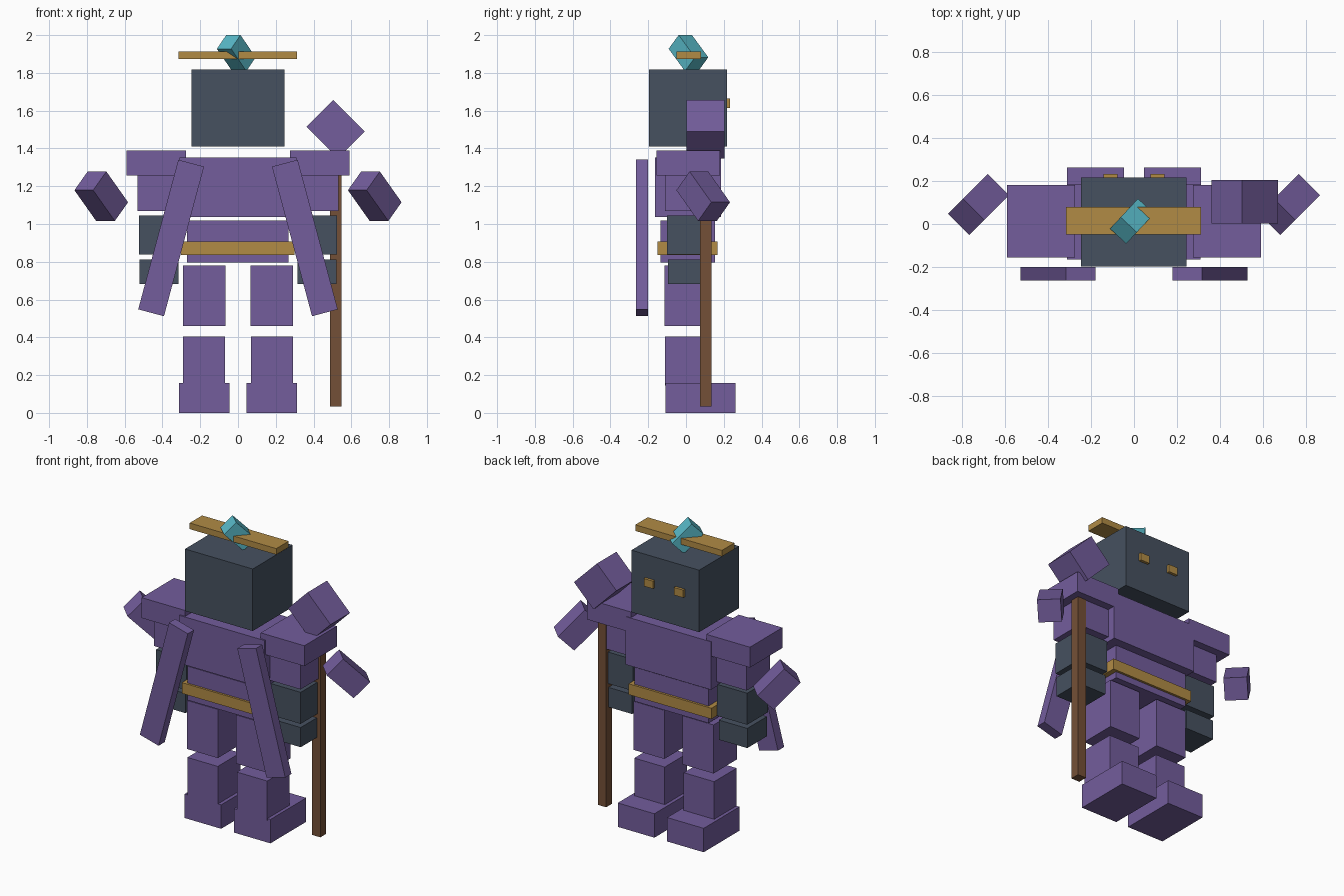
import bpy
from math import radians
from mathutils import Euler, Matrix, Vector

if "Cube" in bpy.data.objects:
    bpy.data.objects.remove(bpy.data.objects["Cube"])


def make_colour(name, r, g, b):
    """Flat colour given as 0-255 display values."""
    def lin(c):
        c /= 255
        return c / 12.92 if c <= 0.04045 else ((c + 0.055) / 1.055) ** 2.4
    mat = bpy.data.materials.new(name)
    mat.diffuse_color = (lin(r), lin(g), lin(b), 1)
    mat.use_nodes = True
    mat.node_tree.nodes["Principled BSDF"].inputs["Base Color"].default_value = mat.diffuse_color
    return mat


PURPLE = make_colour("purple_cloth", 115, 93, 156)
SLATE = make_colour("dark_slate", 70, 81, 96)
GOLD = make_colour("gold", 177, 139, 69)
TEAL = make_colour("teal_crystal", 89, 186, 201)
WOOD = make_colour("brown_wood", 116, 80, 55)


def block(name, mat, centre, size, rot=(0, 0, 0)):
    """Box with its size baked in, turned by XYZ angles in degrees."""
    bpy.ops.mesh.primitive_cube_add(size=1)
    obj = bpy.context.object
    obj.name = name
    turn = Euler([radians(a) for a in rot]).to_matrix().to_4x4()
    obj.data.transform(turn @ Matrix.Diagonal((*size, 1)))
    obj.location = centre
    obj.data.materials.append(mat)
    return obj


def span(name, mat, x, y, z):
    """Upright box from its min and max on each axis."""
    lo, hi = Vector((x[0], y[0], z[0])), Vector((x[1], y[1], z[1]))
    return block(name, mat, (lo + hi) / 2, hi - lo)


def pair(name, mat, x, y, z):
    """Matching left and right upright boxes."""
    span("right_" + name, mat, x, y, z)
    span("left_" + name, mat, (-x[1], -x[0]), y, z)


# Head, eyes and floating crown with crystal
span("head", SLATE, (-0.247, 0.245), (-0.197, 0.216), (1.41, 1.817))
pair("eye", GOLD, (0.076, 0.143), (0.21, 0.234), (1.615, 1.665))
span("crown_bar", GOLD, (-0.316, 0.313), (-0.05, 0.079), (1.873, 1.913))
block("crown_crystal", TEAL, (-0.009, 0.013, 1.905), (0.103, 0.103, 0.167), (0, -45, 47))

# Body
span("chest", PURPLE, (-0.311, 0.309), (-0.165, 0.185), (1.037, 1.352))
span("waist", PURPLE, (-0.27, 0.267), (-0.136, 0.153), (0.795, 1.018))
span("belt", GOLD, (-0.303, 0.3), (-0.15, 0.168), (0.836, 0.907))

# Arms
pair("shoulder_pad", PURPLE, (0.274, 0.591), (-0.156, 0.181), (1.256, 1.39))
pair("upper_arm", PURPLE, (0.29, 0.532), (-0.11, 0.13), (1.07, 1.3))
pair("forearm", SLATE, (0.305, 0.525), (-0.1, 0.115), (0.838, 1.045))
pair("glove", SLATE, (0.315, 0.522), (-0.095, 0.11), (0.682, 0.811))

# Legs
pair("thigh", PURPLE, (0.066, 0.291), (-0.115, 0.13), (0.461, 0.78))
pair("shin", PURPLE, (0.069, 0.29), (-0.111, 0.122), (0.146, 0.404))
pair("foot", PURPLE, (0.046, 0.312), (-0.109, 0.262), (0, 0.157))

# Slanted cloak strips and loose tilted cubes on each side
for side, label in ((-1, "left"), (1, "right")):
    block(label + "_cloak_strip", PURPLE, (side * 0.354, -0.232, 0.926),
          (0.141, 0.064, 0.82), (0, -side * 15, 0))
    block(label + "_side_cube", PURPLE, (side * 0.724, 0.091, 1.147),
          (0.14, 0.14, 0.23), (0, -45, 45))

# Staff with its tilted head
span("staff", WOOD, (0.486, 0.547), (0.073, 0.134), (0.033, 1.42))
block("staff_head", PURPLE, (0.516, 0.104, 1.502), (0.2, 0.202, 0.236), (0, -45, 0))
